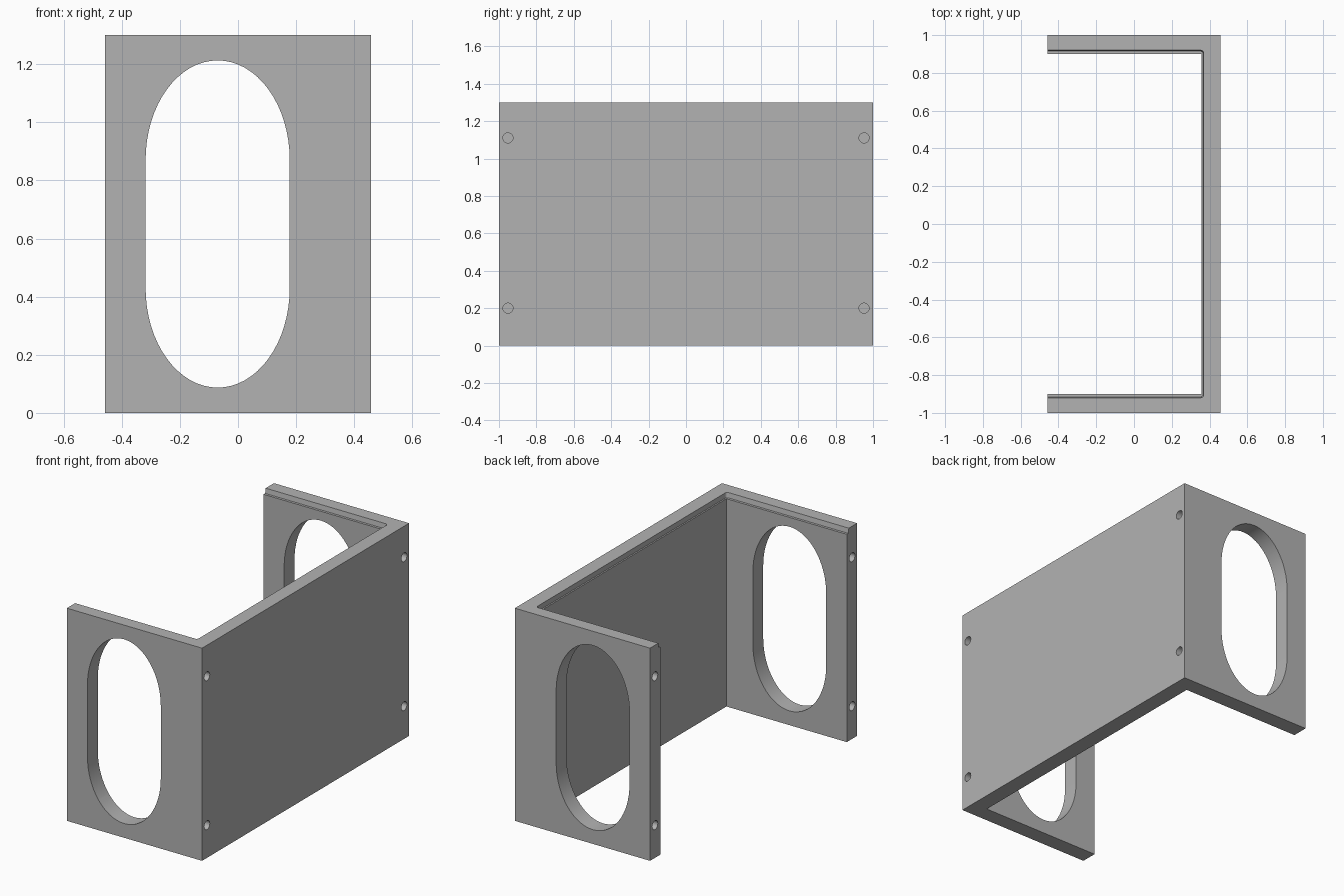
import bpy, bmesh, math
from mathutils import Matrix

if "Cube" in bpy.data.objects:
    bpy.data.objects.remove(bpy.data.objects["Cube"], do_unlink=True)

X, Y, H, WALL = 0.457, 1.0, 1.3, 0.1   # half depth, half width, height, wall thickness

grey = bpy.data.materials.new("plain grey")
grey.use_nodes = True
grey.diffuse_color = (0.45, 0.45, 0.45, 1)
grey.node_tree.nodes["Principled BSDF"].inputs["Base Color"].default_value = grey.diffuse_color


def prism(name, outline, direction, far_outline=None):
    """Solid between an outline and its copy moved along direction."""
    bm = bmesh.new()
    near = [bm.verts.new(p) for p in outline]
    far = [bm.verts.new([a + d for a, d in zip(p, direction)]) for p in far_outline or outline]
    bm.faces.new(near)
    bm.faces.new(far[::-1])
    n = len(near)
    for i in range(n):
        bm.faces.new((near[i], near[(i + 1) % n], far[(i + 1) % n], far[i]))
    bmesh.ops.recalc_face_normals(bm, faces=bm.faces[:])
    mesh = bpy.data.meshes.new(name)
    bm.to_mesh(mesh)
    bm.free()
    mesh.materials.append(grey)
    obj = bpy.data.objects.new(name, mesh)
    bpy.context.collection.objects.link(obj)
    return obj


def cut(target, cutter):
    """Subtract the cutter, then discard it."""
    mod = target.modifiers.new("cut", 'BOOLEAN')
    mod.operation, mod.solver, mod.object = 'DIFFERENCE', 'EXACT', cutter
    bpy.ops.object.select_all(action='DESELECT')
    bpy.context.view_layer.objects.active = target
    target.select_set(True)
    bpy.ops.object.modifier_apply(modifier=mod.name)
    bpy.data.objects.remove(cutter, do_unlink=True)


# U-shaped bracket: back plate and two side walls
ix, iy = X - WALL, Y - WALL
u_shape = [(-X, -Y, 0), (X, -Y, 0), (X, Y, 0), (-X, Y, 0),
           (-X, iy, 0), (ix, iy, 0), (ix, -iy, 0), (-X, -iy, 0)]
bracket = prism("u_bracket", u_shape, (0, 0, H))


# Shallow lid ledge around the top inner edge, with rounded corners
def ledge(x, y, r=0.015):
    arc = [(x - r + r * math.cos(a), y - r + r * math.sin(a))
           for a in (math.radians(15 * i) for i in range(7))]
    half = arc + [(-X - 0.1, y)]
    return [(px, py, H - 0.03) for px, py in half + [(px, -py) for px, py in half[::-1]]]


cut(bracket, prism("ledge_cutter", ledge(ix + 0.009, iy + 0.015), (0, 0, 0.06),
                   ledge(ix + 0.015, iy + 0.025)))

# Long oval opening through both side walls
oval = []
for i in range(66):
    a = math.pi * (i if i < 33 else i - 1) / 32
    shift = 0.22 if i < 33 else -0.22
    oval.append((-0.07 + 0.248 * math.cos(a), -1.2, 0.65 + shift + 0.343 * math.sin(a)))
cut(bracket, prism("oval_cutter", oval, (0, 2.4, 0)))

# Blind screw holes in the back plate and in the free wall ends
for side in (-1, 1):
    for y in (-0.952, 0.952):
        for z in (0.2, 1.11):
            ring = [(side * (X + 0.05), y + 0.027 * math.cos(math.tau * i / 24),
                     z + 0.027 * math.sin(math.tau * i / 24)) for i in range(24)]
            cut(bracket, prism("hole_cutter", ring, (-side * 0.17, 0, 0)))

# Smooth the curved walls, keep the edges sharp
bpy.ops.object.shade_smooth_by_angle(angle=math.radians(30))
